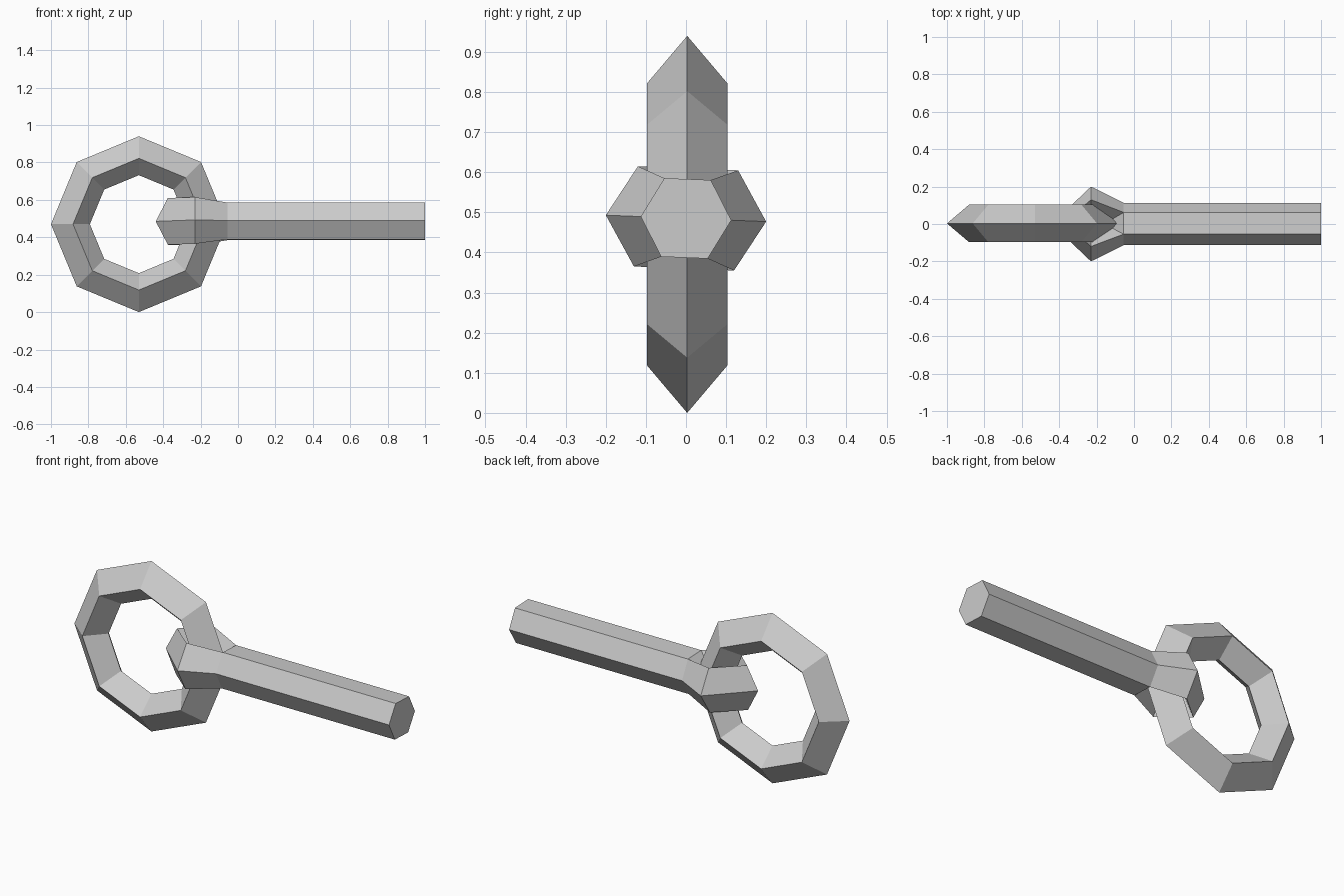
import bpy, bmesh, math

if "Cube" in bpy.data.objects:
    bpy.data.objects.remove(bpy.data.objects["Cube"])


def finish(name, bm):
    bmesh.ops.remove_doubles(bm, verts=bm.verts, dist=0.0005)
    bmesh.ops.recalc_face_normals(bm, faces=bm.faces)
    mesh = bpy.data.meshes.new(name)
    bm.to_mesh(mesh)
    bm.free()
    obj = bpy.data.objects.new(name, mesh)
    bpy.context.collection.objects.link(obj)
    return obj


def bridge(bm, a, b, closed=True):
    n = len(a)
    for i in range(n if closed else n - 1):
        j = (i + 1) % n
        bm.faces.new((a[i], a[j], b[j], b[i]))


# Pull ring: diamond section swept around eight sides
bm = bmesh.new()
section = [(0.47, 0), (0.352, 0.1), (0.262, 0), (0.352, -0.1)]
rings = []
for k in range(8):
    a = k * math.pi / 4
    rings.append([bm.verts.new((r * math.cos(a), y, r * math.sin(a)))
                  for r, y in section])
for k in range(8):
    bridge(bm, rings[k], rings[(k + 1) % 8])
ring = finish("pull_ring", bm)
ring.location = (-0.53, 0.003, 0.47)

# Shaft with four-sided eyelet: half is built, then mirrored across y
bm = bmesh.new()


def station(*points):
    return [bm.verts.new(p) for p in points]


H = 0.125                       # eyelet half height
h = 0.098                       # shaft half height
tip = station((-0.44, 0, 0), (-0.375, 0, H), (-0.30, 0, 0), (-0.375, 0, -H))
side = station((-0.23, 0.2, 0), (-0.23, 0.125, H), (-0.23, 0.065, 0), (-0.23, 0.125, -H))
neck = station((-0.055, 0.113, 0), (-0.055, 0.058, h), (-0.16, 0, 0), (-0.055, 0.058, -h))
bridge(bm, tip, side)
bridge(bm, side, neck)

# Straight shaft, half hexagon
start = [bm.verts.new((-0.055, 0, h)), neck[1], neck[0], neck[3],
         bm.verts.new((-0.055, 0, -h))]
end = [bm.verts.new((1, v.co.y, v.co.z)) for v in start]
bridge(bm, start, end, closed=False)
bm.faces.new((neck[2], neck[1], start[0]))
bm.faces.new((neck[2], start[4], neck[3]))
bmesh.ops.recalc_face_normals(bm, faces=bm.faces)
bm.faces.new(end)
shaft = finish("shaft_with_eyelet", bm)
shaft.location = (0, 0, 0.485)
shaft.rotation_euler.x = math.radians(-2.3)
mirror = shaft.modifiers.new("mirror", 'MIRROR')
mirror.use_axis = (False, True, False)
